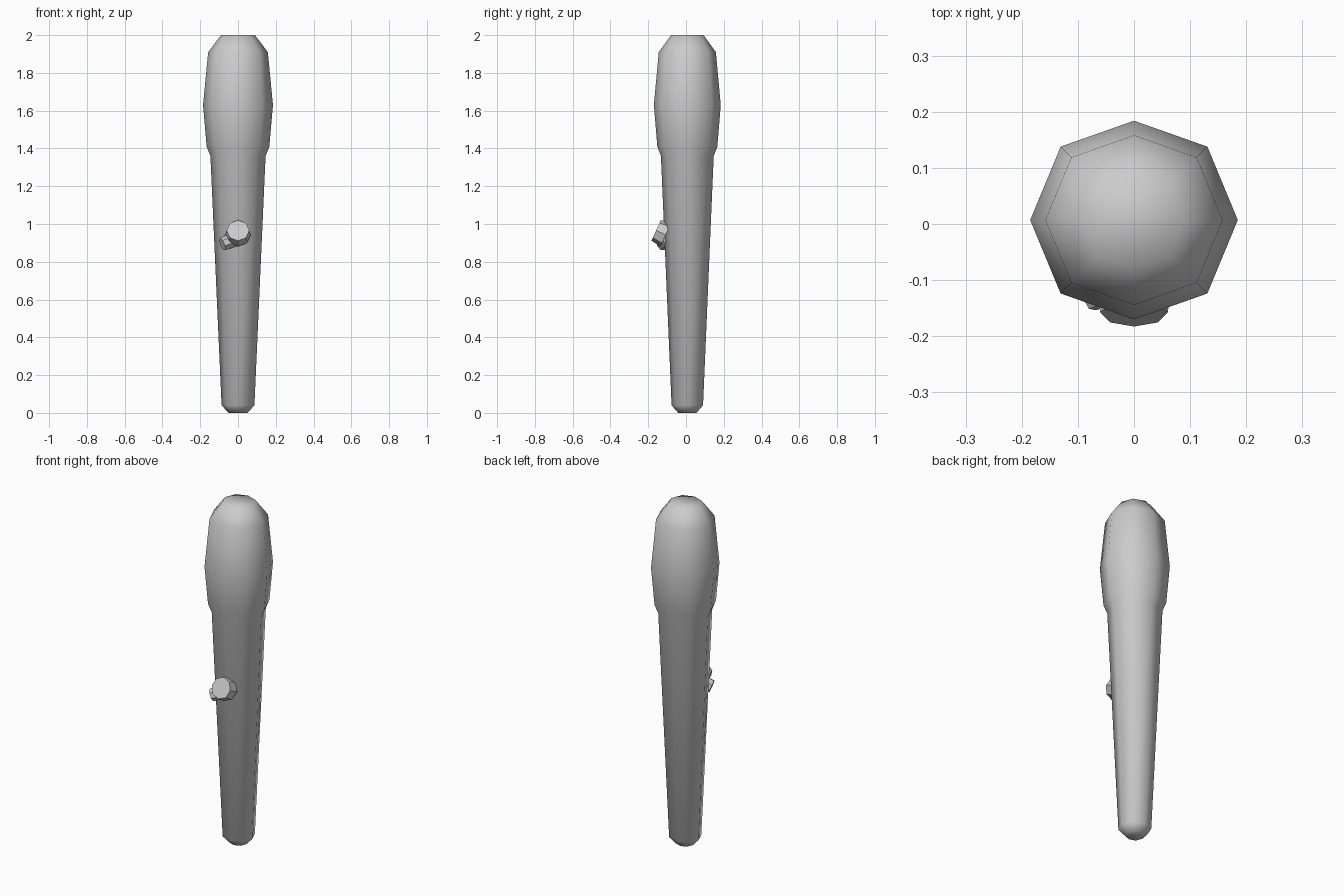
import bpy, bmesh, math
from mathutils import Vector

if "Cube" in bpy.data.objects:
    bpy.data.objects.remove(bpy.data.objects["Cube"])


def finish(name, bm, angle=None):
    bmesh.ops.recalc_face_normals(bm, faces=bm.faces)
    me = bpy.data.meshes.new(name)
    bm.to_mesh(me)
    bm.free()
    ob = bpy.data.objects.new(name, me)
    bpy.context.collection.objects.link(ob)
    bpy.ops.object.select_all(action='DESELECT')
    ob.select_set(True)
    bpy.context.view_layer.objects.active = ob
    if angle is None:
        bpy.ops.object.shade_smooth()
    else:
        bpy.ops.object.shade_smooth_by_angle(angle=math.radians(angle))
    return ob


def lathe(name, profile, sides=8, cy=0.007):
    """Eight-sided turned body, slightly flattened front and back."""
    bm = bmesh.new()
    rings = []
    for r, z in profile:
        ring = []
        for i in range(sides):
            a = 2 * math.pi * i / sides
            k = 0.957 if i in (2, 6) else 1.0
            ring.append(bm.verts.new((r * math.cos(a), cy + r * k * math.sin(a), z)))
        rings.append(ring)
    for a, b in zip(rings, rings[1:]):
        for i in range(sides):
            j = (i + 1) % sides
            bm.faces.new((a[i], a[j], b[j], b[i]))
    bm.faces.new(rings[0])
    bm.faces.new(rings[-1])
    return finish(name, bm)


def stub(name, start, end, r1, r2, sides=8):
    """Short tapered cylinder between two points."""
    start, end = Vector(start), Vector(end)
    d = end - start
    bm = bmesh.new()
    bmesh.ops.create_cone(bm, cap_ends=True, segments=sides, radius1=r1,
                          radius2=r2, depth=d.length)
    rot = d.to_track_quat('Z', 'Y')
    for v in bm.verts:
        v.co = rot @ v.co + (start + end) / 2
    return finish(name, bm, 30)


# tapered shaft flowing into the thicker head
lathe("body", [(0.05, 0), (0.087, 0.04), (0.146, 1.36), (0.166, 1.41),
               (0.185, 1.63), (0.158, 1.91), (0.09, 2.0)])

# cut twig on the front, with a smaller one beside it
stub("large_stub", (0, -0.107, 0.943), (0, -0.158, 0.966), 0.068, 0.06)
stub("small_stub", (0.0, -0.09, 0.925), (-0.083, -0.122, 0.892), 0.04, 0.036, 7)
